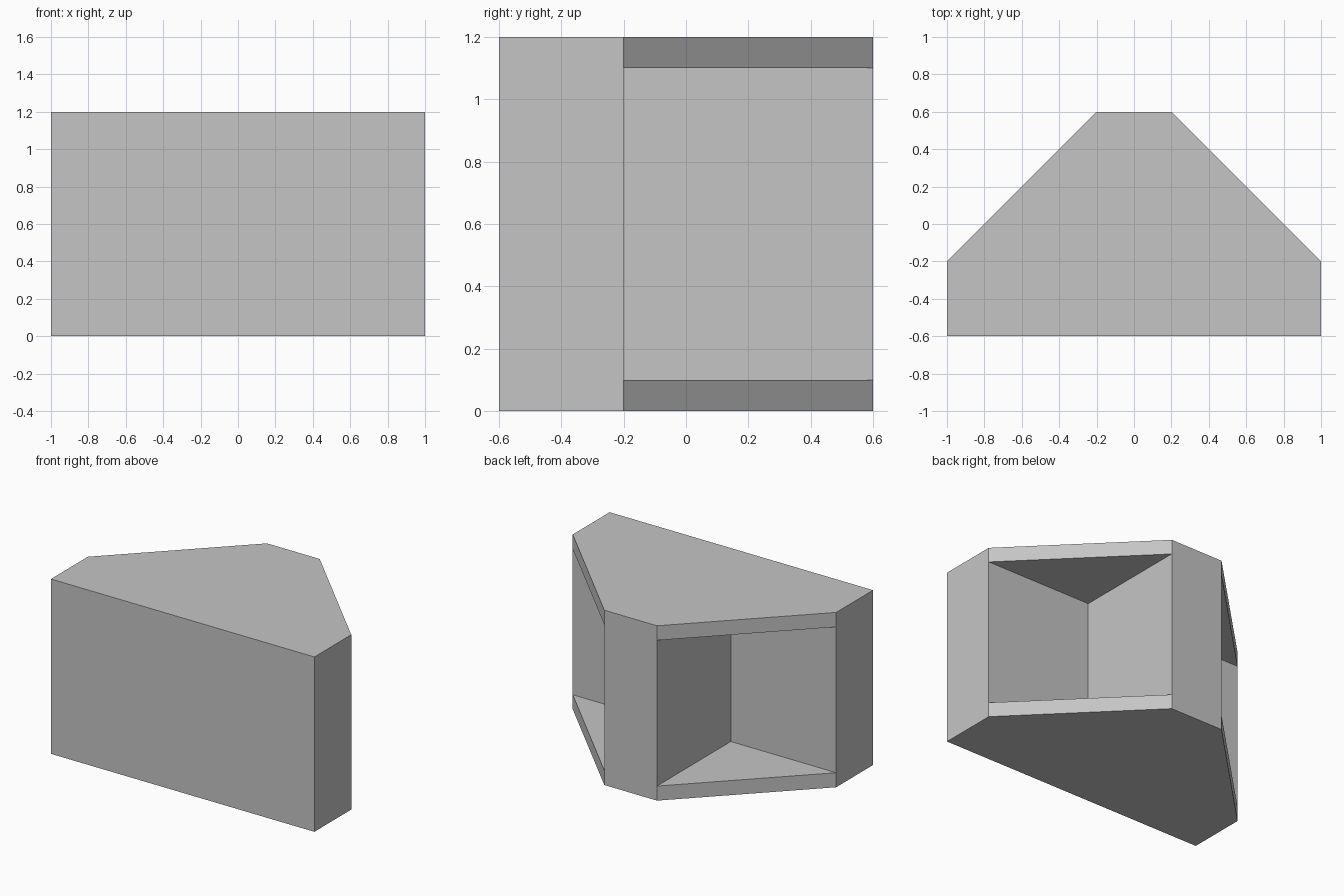
import bpy
import bmesh

cube = bpy.data.objects.get("Cube")
if cube:
    bpy.data.objects.remove(cube, do_unlink=True)

# Plain grey material
grey = bpy.data.materials.new("plain grey")
grey.use_nodes = True
colour = (0.56, 0.56, 0.56, 1)
grey.diffuse_color = colour
grey.node_tree.nodes["Principled BSDF"].inputs["Base Color"].default_value = colour

# Plan outlines: right half, mirrored to the left
HEIGHT, PLATE = 1.2, 0.1
INNER = (0.2, -0.2)


def mirrored(half):
    return half + [(-x, y) for x, y in reversed(half)]


plate_outline = mirrored([(1, -0.6), (1, -0.2), (0.2, 0.6)])
core_outline = mirrored([(1, -0.6), (1, -0.2), INNER, (0.2, 0.6)])

bm = bmesh.new()


def face(points):
    bm.faces.new([bm.verts.new(p) for p in points])


def cap(outline, z):
    face([(x, y, z) for x, y in outline])


def walls(outline, low, high):
    for (ax, ay), (bx, by) in zip(outline, outline[1:] + outline[:1]):
        face([(ax, ay, low), (bx, by, low), (bx, by, high), (ax, ay, high)])


# Bottom and top plates, with the T-shaped core between them
walls(plate_outline, 0, PLATE)
walls(core_outline, PLATE, HEIGHT - PLATE)
walls(plate_outline, HEIGHT - PLATE, HEIGHT)
cap(plate_outline, 0)
cap(plate_outline, HEIGHT)

# Floor and ceiling of each corner recess
for z in (PLATE, HEIGHT - PLATE):
    for side in (1, -1):
        cap([(side * x, y) for x, y in ((1, -0.2), (0.2, 0.6), INNER)], z)

# Join into one clean solid
bmesh.ops.remove_doubles(bm, verts=bm.verts, dist=0.001)
bmesh.ops.recalc_face_normals(bm, faces=bm.faces)
bmesh.ops.dissolve_limit(bm, angle_limit=0.01, verts=bm.verts, edges=bm.edges)

mesh = bpy.data.meshes.new("recessed_block")
bm.to_mesh(mesh)
bm.free()
mesh.materials.append(grey)
block = bpy.data.objects.new("recessed_block", mesh)
bpy.context.collection.objects.link(block)
